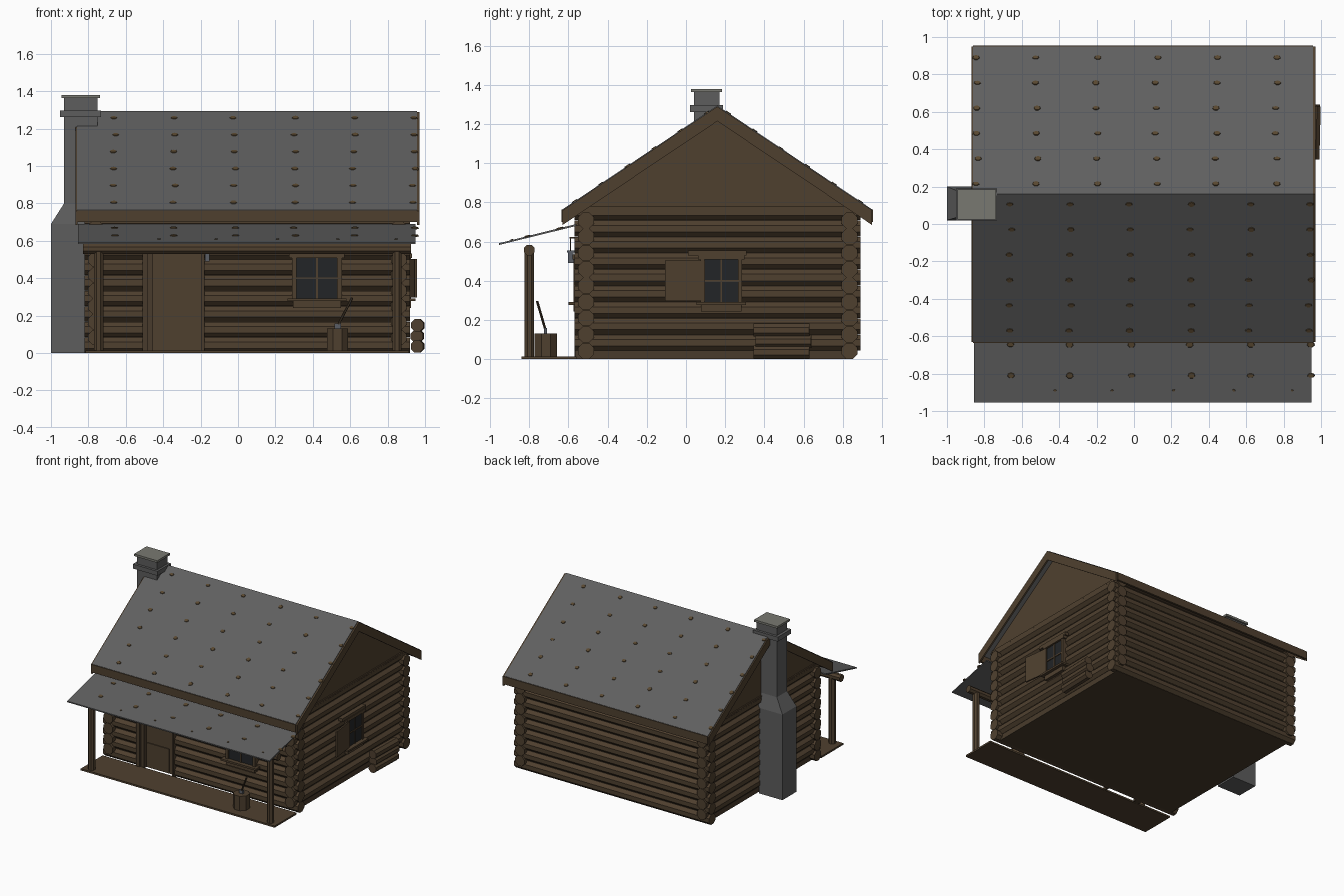
import bpy, bmesh, random
from math import pi, atan2
from mathutils import Matrix, Vector

random.seed(4)
if "Cube" in bpy.data.objects:
    bpy.data.objects.remove(bpy.data.objects["Cube"])


def material(name, r, g, b):
    m = bpy.data.materials.new(name)
    m.use_nodes = True
    m.diffuse_color = (r, g, b, 1)
    bsdf = m.node_tree.nodes["Principled BSDF"]
    bsdf.inputs["Base Color"].default_value = (r, g, b, 1)
    bsdf.inputs["Roughness"].default_value = 0.9
    return m


WOOD = material("brown wood", 0.078, 0.051, 0.028)
PLANK = material("dark plank", 0.066, 0.044, 0.025)
ROOF = material("grey roofing", 0.115, 0.115, 0.115)
STONE = material("chimney grey", 0.11, 0.11, 0.11)
CAP = material("pale cap stone", 0.19, 0.19, 0.165)
GLASS = material("dark glass", 0.016, 0.018, 0.02)
MOSS = material("brown patch", 0.1, 0.065, 0.03)
IRON = material("lantern metal", 0.1, 0.11, 0.13)


def finish(bm, name, mat):
    bmesh.ops.recalc_face_normals(bm, faces=bm.faces)
    mesh = bpy.data.meshes.new(name)
    bm.to_mesh(mesh)
    bm.free()
    mesh.materials.append(mat)
    ob = bpy.data.objects.new(name, mesh)
    bpy.context.collection.objects.link(ob)
    return ob


def boxes(name, mat, *bounds):
    """Each bound is (x0, x1, y0, y1, z0, z1)."""
    bm = bmesh.new()
    for x0, x1, y0, y1, z0, z1 in bounds:
        m = Matrix.Translation(((x0 + x1) / 2, (y0 + y1) / 2, (z0 + z1) / 2))
        bmesh.ops.create_cube(bm, size=1, matrix=m @ Matrix.Diagonal((x1 - x0, y1 - y0, z1 - z0, 1)))
    return finish(bm, name, mat)


def rods(name, mat, radius, ends, sides=8):
    """Straight logs, each between two points."""
    bm = bmesh.new()
    for p, q in ends:
        p, q = Vector(p), Vector(q)
        turn = (q - p).to_track_quat('Z', 'Y').to_matrix().to_4x4()
        m = Matrix.Translation((p + q) / 2) @ turn @ Matrix.Rotation(pi / sides, 4, 'Z')
        bmesh.ops.create_cone(bm, cap_ends=True, segments=sides, radius1=radius,
                              radius2=radius, depth=(q - p).length, matrix=m)
    return finish(bm, name, mat)


def prism(name, mat, profile, x0, x1):
    """Extrude a (y, z) profile along x."""
    bm = bmesh.new()
    face = bm.faces.new([bm.verts.new((x0, y, z)) for y, z in profile])
    new = bmesh.ops.extrude_face_region(bm, geom=[face])["geom"]
    bmesh.ops.translate(bm, vec=(x1 - x0, 0, 0), verts=[v for v in new if isinstance(v, bmesh.types.BMVert)])
    return finish(bm, name, mat)


# Log walls, stacked alternately at the corners
LEFT, RIGHT, FRONT, BACK = -0.76, 0.86, -0.51, 0.835
STEP, R = 0.0833, 0.044
DOOR_L, DOOR_R = -0.5, -0.185
front, back, sides = [], [], []
for i in range(9):
    z = 0.042 + i * STEP
    spans = [(-0.82, DOOR_L), (DOOR_R, 0.92)] if i < 7 else [(-0.82, 0.92)]
    front += [((a, FRONT, z), (b, FRONT, z)) for a, b in spans]
    back.append(((-0.82, BACK, z), (0.92, BACK, z)))
    for x in (LEFT, RIGHT):
        sides.append(((x, -0.57, z + STEP / 2), (x, 0.89, z + STEP / 2)))
rods("front_wall_logs", WOOD, R, front)
rods("back_wall_logs", WOOD, R, back)
rods("side_wall_logs", WOOD, R, sides)
boxes("wall_core", PLANK, (LEFT - 0.015, RIGHT + 0.015, FRONT + 0.015, BACK + 0.015, 0, 0.78))

# Roof, gables, barge boards and fascias
RIDGE, PEAK, EAVE = 0.16, 1.295, 0.765
Y0, Y1 = -0.63, 0.95


def chevron(drop, depth):
    return [(Y0, EAVE - drop), (RIDGE, PEAK - drop), (Y1, EAVE - drop),
            (Y1, EAVE - drop - depth), (RIDGE, PEAK - drop - depth), (Y0, EAVE - drop - depth)]


prism("main_roof", ROOF, chevron(0, 0.02), -0.86, 0.957)
for label, x in (("left", 0.957), ("right", -0.87)):
    prism(label + "_barge_board", WOOD, chevron(0.005, 0.075), x, x + 0.013)
prism("gable_walls", WOOD, [(-0.56, 0.745), (0.88, 0.745), (0.88, 0.785), (RIDGE, 1.27), (-0.56, 0.785)],
      LEFT - 0.03, RIGHT + 0.03)
boxes("gable_beams", WOOD, (0.87, 0.9, -0.56, 0.88, 0.75, 0.78), (-0.8, -0.77, -0.56, 0.88, 0.75, 0.78))
boxes("eave_fascias", WOOD, (-0.86, 0.957, Y0 - 0.005, Y0 + 0.012, 0.7, 0.763),
      (-0.86, 0.957, Y1 - 0.012, Y1 + 0.005, 0.7, 0.763))

# Porch roof, floor, beam and posts
prism("porch_roof", ROOF, [(-0.955, 0.583), (-0.955, 0.592), (-0.56, 0.69), (-0.56, 0.68)], -0.855, 0.95)
boxes("porch_floor", WOOD, (-0.815, 0.915, -0.84, -0.56, 0, 0.014))
rods("porch_beam", WOOD, 0.029, [((-0.83, -0.8, 0.557), (0.925, -0.8, 0.557))])
rods("porch_posts", WOOD, 0.027, [((x, -0.8, 0.01), (x, -0.8, 0.55)) for x in (-0.745, 0.85)])

# Roof patches, set in staggered rows on each slope
bm = bmesh.new()


def patch_row(x0, y, z, slope, size):
    for i in range(6):
        x = x0 + 0.32 * i + random.uniform(-0.008, 0.008)
        if x > 0.95:
            continue
        m = Matrix.Translation((x, y, z)) @ Matrix.Rotation(slope, 4, 'X')
        m = m @ Matrix.Diagonal((size, size * random.uniform(0.6, 0.9), 1, 1))
        bmesh.ops.create_cone(bm, cap_ends=True, segments=7, radius1=1, radius2=0.8, depth=0.008, matrix=m)


pitch = atan2(PEAK - EAVE, RIDGE - Y0)
for k in range(6):
    down = 0.055 + 0.135 * k
    z = PEAK - down * (PEAK - EAVE) / (RIDGE - Y0)
    patch_row(-0.66, RIDGE - down, z, pitch, 0.021)
    patch_row(-0.84, RIDGE + down, z, -pitch, 0.021)
for x0, y, size in ((-0.66, -0.645, 0.023), (-0.66, -0.81, 0.022), (-0.43, -0.89, 0.009)):
    patch_row(x0, y, 0.592 + (y + 0.955) * 0.248, 0.243, size)
finish(bm, "roof_patches", MOSS)

# Chimney: broad base, sloped shoulder, narrow stack
bm = bmesh.new()
rings = []
for x0, x1, y0, y1, z in ((-1, -0.79, 0.02, 0.2, 0), (-1, -0.79, 0.02, 0.2, 0.69),
                          (-0.93, -0.75, 0.04, 0.17, 0.8), (-0.93, -0.75, 0.04, 0.17, 1.37)):
    rings.append([bm.verts.new(c) for c in ((x0, y0, z), (x1, y0, z), (x1, y1, z), (x0, y1, z))])
for a, b in zip(rings, rings[1:]):
    for i in range(4):
        bm.faces.new((a[i], a[i - 1], b[i - 1], b[i]))
bm.faces.new(rings[0])
bm.faces.new(rings[-1])
finish(bm, "chimney", STONE)
boxes("chimney_collar", STONE, (-0.952, -0.732, 0.02, 0.19, 1.262, 1.298))
boxes("chimney_cap", CAP, (-0.945, -0.738, 0.025, 0.185, 1.363, 1.38))

# Door set back between jambs
boxes("door", WOOD, (-0.47, DOOR_R, -0.515, -0.49, 0, 0.58))
boxes("door_lower_panel", WOOD, (-0.45, -0.25, -0.522, -0.515, 0.01, 0.2))
boxes("door_jambs", PLANK, (-0.51, -0.48, -0.57, -0.48, 0, 0.58), (-0.48, -0.455, -0.55, -0.48, 0, 0.58),
      (DOOR_R - 0.01, DOOR_R + 0.005, -0.565, -0.48, 0, 0.58))


def window(label, place):
    """Window facing -y, centred on the origin, then moved by a matrix."""
    w, h = 0.108, 0.108
    parts = [
        boxes(label + "_window_glass", GLASS, (-w, w, -0.01, 0.03, -h, h)),
        boxes(label + "_window_frame", WOOD, (-w - 0.025, -w, -0.02, 0.03, -h, h),
              (w, w + 0.025, -0.02, 0.03, -h, h), (-w - 0.04, w + 0.04, -0.025, 0.03, h, h + 0.025),
              (-w - 0.02, w + 0.02, -0.02, 0.03, -h - 0.05, -h),
              (-w - 0.05, w + 0.05, -0.045, 0.03, -h - 0.015, -h)),
        boxes(label + "_window_bars", WOOD, (-0.005, 0.005, -0.016, 0, -h, h), (-w, w, -0.016, 0, -0.005, 0.005)),
    ]
    for ob in parts:
        ob.data.transform(place)


window("front", Matrix.Translation((0.422, -0.555, 0.4)))
window("side", Matrix.Translation((0.905, 0.18, 0.4)) @ Matrix.Rotation(pi / 2, 4, 'Z')
       @ Matrix.Diagonal((0.8, 1, 1, 1)))
boxes("side_window_header", WOOD, (0.89, 0.925, 0.01, 0.31, 0.53, 0.555))

# Open shutter, hinged beside the side window
shutter = boxes("side_shutter", WOOD, (0, 0.012, -0.205, 0, -0.103, 0.103))
shutter.data.transform(Matrix.Translation((0.918, 0.095, 0.4)) @ Matrix.Rotation(0.13, 4, 'Z'))

# Firewood stack
rods("firewood", WOOD, 0.036,
     [((0.955 + dx, 0.345 + s, z), (0.962 + dx, 0.63 + s, z))
      for dx, s, z in ((0.002, 0, 0.036), (0, 0.01, 0.09), (0.003, 0, 0.148))])

# Chopping block with axe
rods("chopping_block", WOOD, 0.062, [((0.532, -0.715, 0.012), (0.532, -0.715, 0.13))])
rods("axe_handle", PLANK, 0.007, [((0.53, -0.715, 0.14), (0.61, -0.76, 0.295))], 6)
boxes("axe_head", IRON, (0.515, 0.55, -0.725, -0.71, 0.12, 0.158))

# Lantern beside the door
boxes("lantern", IRON, (-0.177, -0.152, -0.603, -0.575, 0.49, 0.545), (-0.182, -0.147, -0.607, -0.57, 0.545, 0.555))
boxes("lantern_bracket", PLANK, (-0.168, -0.161, -0.595, -0.55, 0.615, 0.623),
      (-0.167, -0.162, -0.592, -0.587, 0.55, 0.62))
